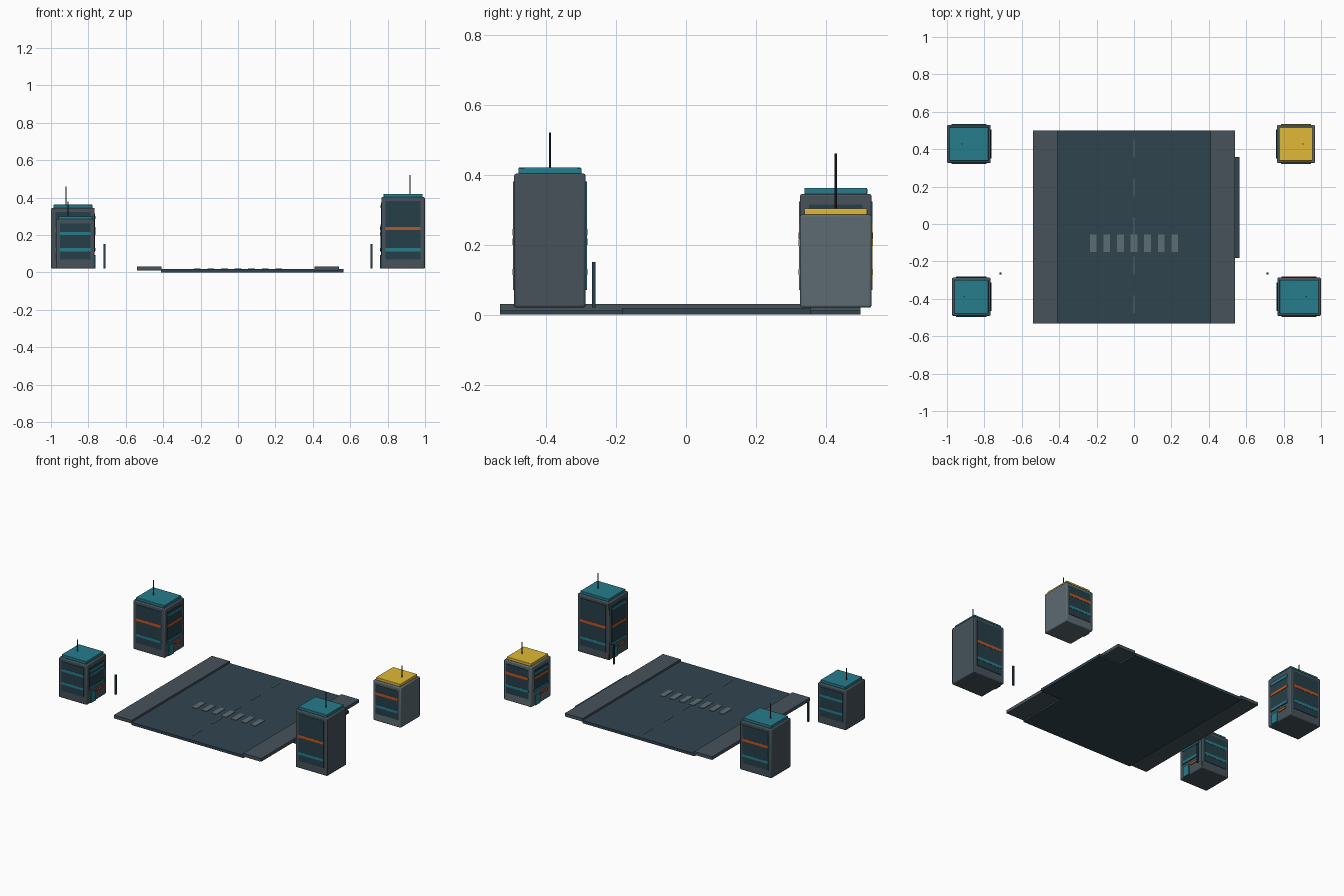
import bpy

if "Cube" in bpy.data.objects:
    bpy.data.objects.remove(bpy.data.objects["Cube"])


def material(name, r, g, b):
    m = bpy.data.materials.new(name)
    lin = [((c / 255 + 0.055) / 1.055) ** 2.4 for c in (r, g, b)]
    m.diffuse_color = (*lin, 1)
    m.use_nodes = True
    m.node_tree.nodes["Principled BSDF"].inputs["Base Color"].default_value = m.diffuse_color
    return m


ASPHALT = material("asphalt", 48, 68, 79)
SLATE = material("slate", 70, 82, 90)
PALE = material("pale_wall", 92, 107, 113)
GLASS = material("dark_glass", 38, 62, 72)
TEAL = material("teal", 38, 125, 140)
YELLOW = material("yellow", 225, 185, 55)
ORANGE = material("orange", 190, 85, 35)
PAINT = material("road_paint", 92, 108, 115)
METAL = material("dark_metal", 35, 45, 52)


def box(name, x, y, z, mat, bevel=0):
    """Box from (min, max) pairs on each axis."""
    lims = [sorted(p) for p in (x, y, z)]
    bpy.ops.mesh.primitive_cube_add(size=1, location=[(a + b) / 2 for a, b in lims])
    o = bpy.context.object
    o.name = name
    o.scale = [b - a for a, b in lims]
    bpy.ops.object.transform_apply(location=False, rotation=False, scale=True)
    o.data.materials.append(mat)
    if bevel:
        mod = o.modifiers.new("bevel", 'BEVEL')
        mod.width = bevel
        mod.segments = 2
        bpy.ops.object.shade_smooth_by_angle()
    return o


def rod(name, x, y, z0, z1, r, mat):
    bpy.ops.mesh.primitive_cylinder_add(vertices=8, radius=r, depth=z1 - z0,
                                        location=(x, y, (z0 + z1) / 2))
    bpy.context.object.name = name
    bpy.context.object.data.materials.append(mat)


# road, side road and pavements
Y = (-0.531, 0.499)
box("road", (-0.412, 0.412), Y, (0, 0.018), ASPHALT)
box("side_road", (0.40, 0.565), (-0.183, 0.357), (0, 0.0175), ASPHALT)
for s, n in ((-1, "left"), (1, "right")):
    box(n + "_pavement", (s * 0.41, s * 0.541), Y, (0.01, 0.031), SLATE)

# crossing stripes and centre dashes
for i in range(7):
    x = (i - 3) * 0.0723
    box("crossing_stripe", (x - 0.0175, x + 0.0175), (-0.15, -0.056), (0.017, 0.021), PAINT)
for i in range(5):
    y = -0.431 + i * 0.2085
    box("centre_dash", (-0.003, 0.003), (y - 0.048, y + 0.048), (0.017, 0.020), PAINT)

# street posts
for s in (-1, 1):
    box("street_post", (s * 0.709, s * 0.719), (-0.269, -0.259), (0.02, 0.151), GLASS)


def building(name, cx, cy, w, top, wall, accent, bands, mast):
    d, z0 = 0.204, 0.02
    out = 1 if cx > 0 else -1
    hw, hd = w / 2, d / 2
    box(name + "_body", (cx - hw, cx + hw), (cy - hd, cy + hd), (z0, top), wall, 0.006)
    box(name + "_roof_cap", (cx - hw + 0.012, cx + hw - 0.012),
        (cy - hd + 0.012, cy + hd - 0.012), (top - 0.002, top + 0.017), accent, 0.003)
    ax = cx + out * 0.038
    rod(name + "_mast", ax, cy, top + 0.01, mast, 0.003, METAL)
    # front and back window panels with coloured bands
    for s in (-1, 1):
        face = cy + s * hd
        px = (cx - hw * 0.8, cx + hw * 0.8)
        box(name + "_panel_frame", px, (face - s * 0.004, face + s * 0.003),
            (0.07, top - 0.022), accent)
        box(name + "_window_panel", px, (face, face + s * 0.0035),
            (0.07, top - 0.022), GLASS)
        for z, m in bands:
            box(name + "_band", px, (face, face + s * 0.005), (z - 0.009, z + 0.009), m)
    # street-side windows, bands and door
    face = cx - out * hw
    py = (cy - hd * 0.75, cy + hd * 0.75)
    box(name + "_side_windows", (face + out * 0.004, face - out * 0.002), py,
        (0.11, top - 0.03), GLASS)
    for z, m in bands + [(top - 0.05, TEAL)]:
        box(name + "_side_band", (face + out * 0.004, face - out * 0.005), py,
            (z - 0.008, z + 0.008), m)
    dy = cy + out * 0.04
    box(name + "_door", (face + out * 0.004, face - out * 0.005),
        (dy - 0.025, dy + 0.025), (z0 + 0.002, 0.09), TEAL)
    sy = cy - out * 0.03
    box(name + "_shop_sign", (face + out * 0.004, face - out * 0.005),
        (sy - 0.03, sy + 0.03), (0.078, 0.092), ORANGE)


two_tone = [(0.235, ORANGE), (0.122, TEAL)]
building("back_left_block", -0.8825, 0.428, 0.233, 0.345, SLATE, TEAL,
         [(0.225, ORANGE), (0.122, TEAL)], 0.46)
building("front_left_block", -0.87, -0.389, 0.206, 0.285, SLATE, TEAL,
         [(0.208, TEAL), (0.122, TEAL)], 0.38)
building("front_right_block", 0.8825, -0.389, 0.233, 0.403, SLATE, TEAL, two_tone, 0.52)
building("back_right_block", 0.866, 0.428, 0.203, 0.286, PALE, YELLOW,
         [(0.205, ORANGE), (0.122, TEAL)], 0.38)
